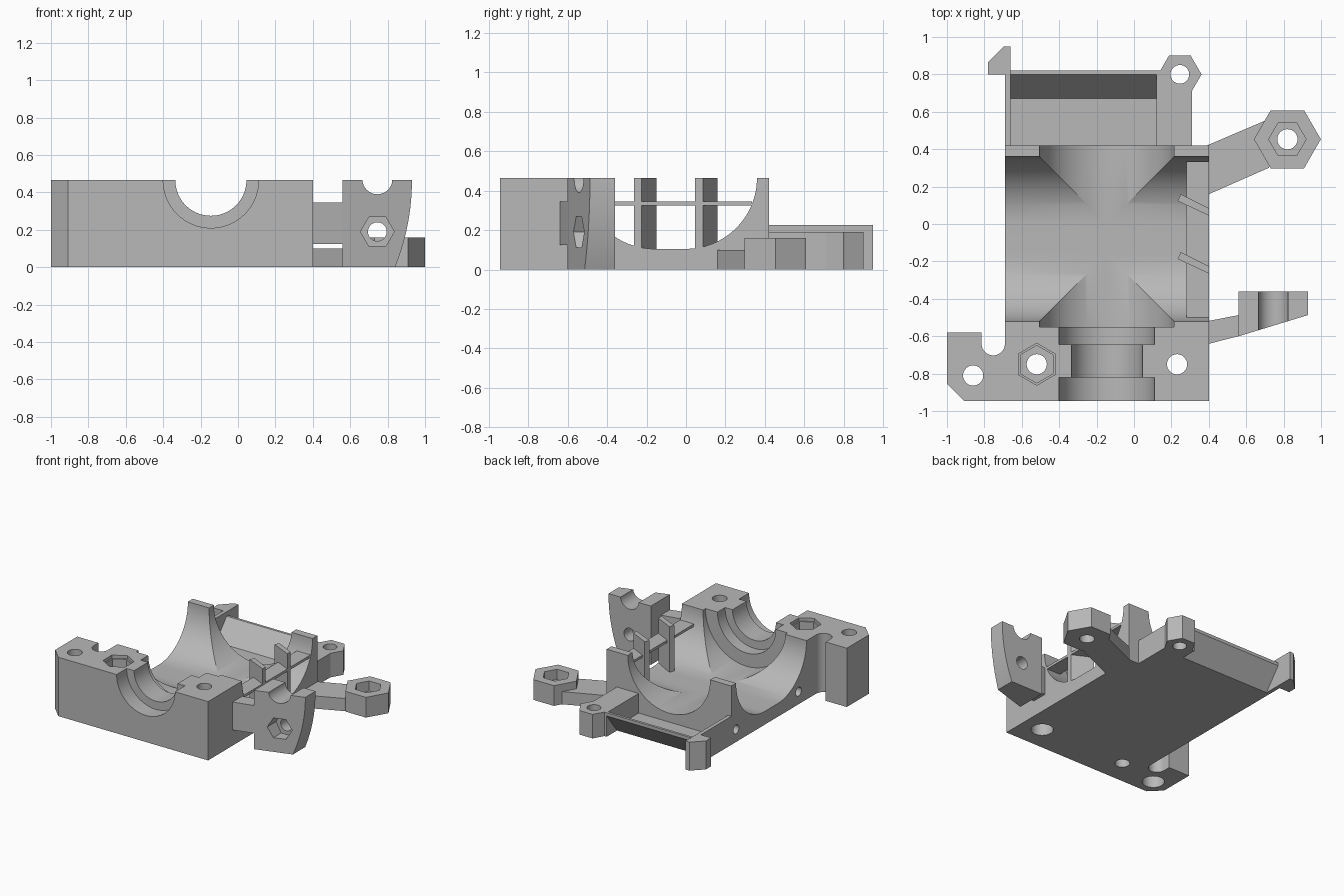
import bpy, bmesh
from math import sin, cos, pi, radians

cube = bpy.data.objects.get("Cube")
if cube:
    bpy.data.objects.remove(cube, do_unlink=True)

grey = bpy.data.materials.new("plain grey")
grey.use_nodes = True
colour = (0.48, 0.48, 0.48, 1)
grey.diffuse_color = colour
grey.node_tree.nodes["Principled BSDF"].inputs["Base Color"].default_value = colour

TOP = 0.465
PLACE = {"x": lambda a, b, h: (h, a, b),
         "y": lambda a, b, h: (a, h, b),
         "z": lambda a, b, h: (a, b, h)}


def prism(name, points, axis, low, high):
    """Extrude a closed profile along an axis."""
    bm = bmesh.new()
    ends = [[bm.verts.new(PLACE[axis](a, b, h)) for a, b in points] for h in (low, high)]
    bm.faces.new(ends[0])
    bm.faces.new(ends[1])
    n = len(points)
    for i in range(n):
        j = (i + 1) % n
        bm.faces.new((ends[0][i], ends[0][j], ends[1][j], ends[1][i]))
    bmesh.ops.recalc_face_normals(bm, faces=bm.faces)
    mesh = bpy.data.meshes.new(name)
    bm.to_mesh(mesh)
    bm.free()
    mesh.materials.append(grey)
    obj = bpy.data.objects.new(name, mesh)
    bpy.context.collection.objects.link(obj)
    return obj


def box(name, x0, x1, y0, y1, z0, z1):
    return prism(name, [(x0, y0), (x1, y0), (x1, y1), (x0, y1)], "z", z0, z1)


def arc(cx, cy, r, start=0, end=360, n=48):
    """Points on an arc; a full turn leaves out the repeated end."""
    count = n if end - start == 360 else n + 1
    turn = [radians(start + (end - start) * i / n) for i in range(count)]
    return [(cx + r * cos(t), cy + r * sin(t)) for t in turn]


def hexagon(cx, cy, r, start=0):
    return arc(cx, cy, r, start, start + 360, 6)


def trough(left, right, r):
    """U profile, open above the top face, with rounded lower corners."""
    return (arc(left, TOP, r, 180, 270, 32) + arc(right, TOP, r, 270, 360, 32)[left == right:]
            + [(right + r, 0.6), (left - r, 0.6)])


def boolean(target, other, mode):
    mod = target.modifiers.new(mode.lower(), "BOOLEAN")
    mod.operation = mode
    mod.solver = "EXACT"
    mod.object = other
    bpy.context.view_layer.objects.active = target
    bpy.ops.object.modifier_apply(modifier=mod.name)
    bpy.data.objects.remove(other, do_unlink=True)


def cut(target, points, axis, low, high):
    boolean(target, prism("cutter", points, axis, low, high), "DIFFERENCE")


# Main housing, with the clamp block and corner lug in one outline
body = prism("housing", [(-0.69, 0.42), (-0.69, -0.64)] + arc(-0.7525, -0.64, 0.0625, 0, -180, 20)[1:]
             + [(-0.815, -0.58), (-1, -0.58), (-1, -0.855), (-0.91, -0.945), (0.4, -0.945), (0.4, 0.42)],
             "z", 0, TOP)

# Stepped bore from front to back, and wide trough from side to side
MID = -0.145
for r, low, high in ((0.255, -1.1, -0.82), (0.19, -0.85, -0.6), (0.255, -0.645, -0.5), (0.36, -0.55, 0.6)):
    cut(body, trough(MID, MID, r), "y", low, high)
cut(body, trough(-0.16, 0, 0.36), "x", -0.9, 0.6)

# Bolt holes, counterbores and nut pocket
for x, y in ((-0.86, -0.81), (-0.52, -0.75), (0.23, -0.75)):
    cut(body, arc(x, y, 0.054, n=32), "z", -0.1, 0.6)
for x, y in ((-0.86, -0.81), (0.23, -0.75)):
    cut(body, arc(x, y, 0.08, n=32), "z", -0.1, 0.1)
cut(body, hexagon(-0.52, -0.75, 0.1, 30), "z", 0.3, 0.6)
cut(body, hexagon(-0.52, -0.75, 0.112, 30), "z", 0.44, 0.6)
for y in (0.36, -0.42):
    cut(body, arc(y, 0.1, 0.035, n=24), "x", -0.9, -0.52)

# Shelf and two slanted ribs at the open side
box("side_shelf", 0.28, 0.4, -0.5, 0.335, 0.325, 0.345)
for name, y in (("back_rib", 0), ("front_rib", -0.31)):
    prism(name, [(0.4, y + 0.045), (0.4, y + 0.085), (0.25, y + 0.16), (0.233, y + 0.123)], "z", 0.08, TOP)

# Rear tray: thin floor bending up to the back lip
prism("tray_floor", [(0.41, 0), (0.69, 0), (0.82, 0.165), (0.82, 0.19), (0.8, 0.19), (0.67, 0.035), (0.41, 0.035)],
      "x", -0.67, 0.16)

# Tray walls, hook and rear lug
prism("hook_wall", [(-0.69, 0.41), (-0.66, 0.41), (-0.66, 0.95), (-0.695, 0.95),
                    (-0.78, 0.865), (-0.78, 0.8), (-0.69, 0.8)], "z", 0, 0.225)
rail = box("tray_rail", 0.12, 0.31, 0.41, 0.82, 0, 0.19)
cut(rail, [(0.2, 0.83), (0.32, 0.83), (0.32, 0.72), (0.2, 0.8)], "z", -0.1, 0.3)
boolean(rail, prism("lug", hexagon(0.245, 0.8, 0.116), "z", 0, 0.19), "UNION")
cut(rail, arc(0.245, 0.8, 0.05, n=32), "z", -0.1, 0.3)

# Low side arm ending in a hexagonal nut holder
arm = prism("nut_arm", [(0.39, 0.155), (0.72, 0.3), (0.82, 0.45), (0.73, 0.565), (0.39, 0.42)], "z", 0, 0.1)
boolean(arm, prism("holder", hexagon(0.82, 0.453, 0.179), "z", 0, 0.16), "UNION")
cut(arm, hexagon(0.82, 0.453, 0.1), "z", 0.08, 0.3)
cut(arm, arc(0.82, 0.453, 0.054, n=32), "z", -0.1, 0.3)

# Upright side bracket with curved edge, groove and nut pocket
prism("bracket_arm", [(0.39, -0.643), (0.57, -0.597), (0.57, -0.485), (0.39, -0.52)], "z", 0.125, 0.345)
bracket = prism("side_bracket", [(0.56, -0.36), (0.56, -0.6), (0.93, -0.487), (0.93, -0.36)], "z", 0, TOP)
edge = arc(-0.316, TOP, 1.246, -24, 0, 24)
cut(bracket, edge + [(1.1, TOP), (1.1, edge[0][1])], "y", -0.8, -0.2)
cut(bracket, arc(0.745, TOP + 0.005, 0.08, n=48), "y", -0.8, -0.2)
cut(bracket, arc(0.745, 0.19, 0.05, n=32), "y", -0.8, -0.2)
cut(bracket, hexagon(0.745, 0.19, 0.09), "y", -0.8, -0.46)

# Smooth the round surfaces and keep the edges sharp
bpy.ops.object.select_all(action="DESELECT")
for obj in bpy.context.collection.objects:
    if obj.type == "MESH" and obj.data.materials and obj.data.materials[0] == grey:
        obj.select_set(True)
bpy.context.view_layer.objects.active = body
bpy.ops.object.shade_smooth_by_angle(angle=radians(25))
